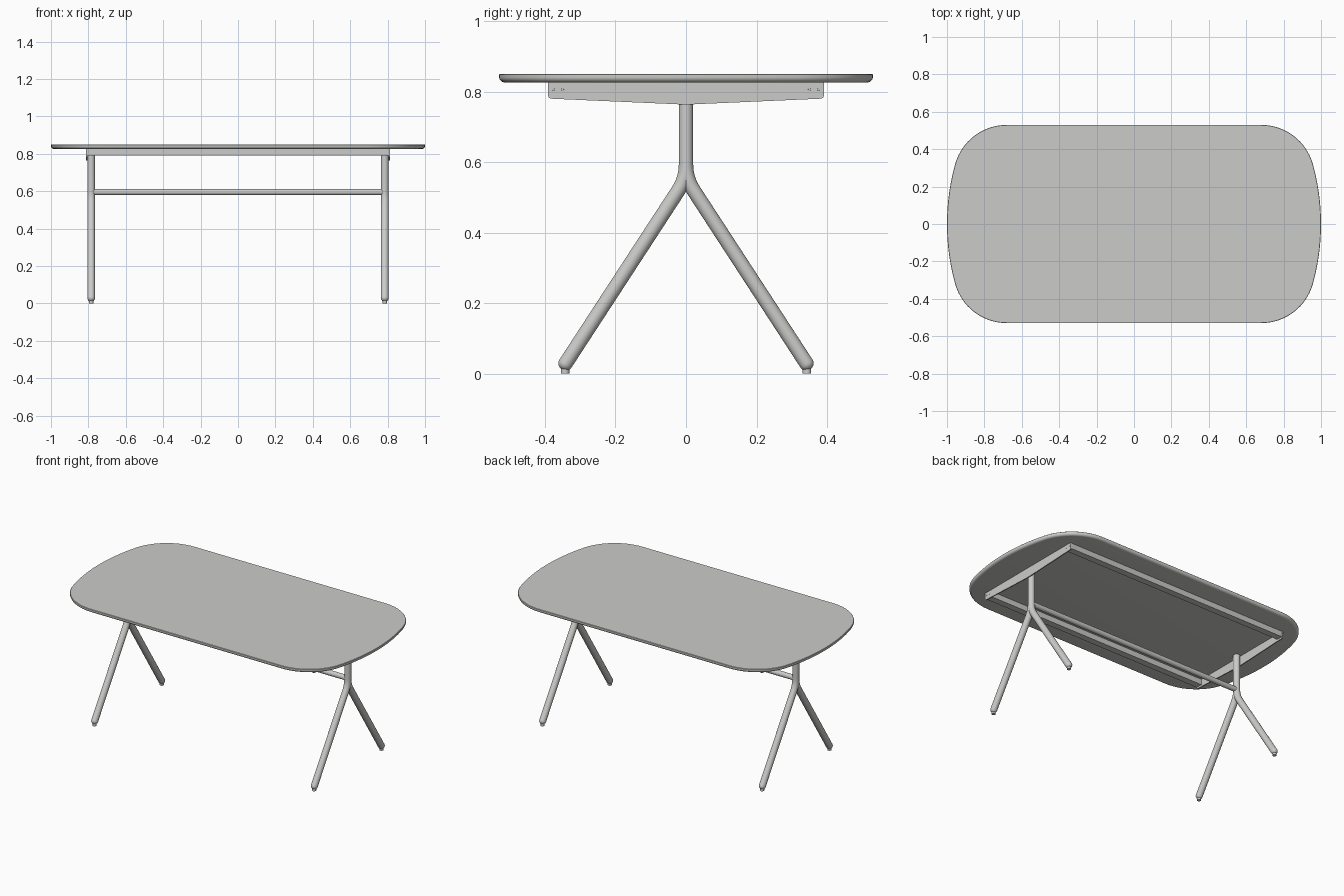
import bpy, bmesh, math
from mathutils import Vector

if "Cube" in bpy.data.objects:
    bpy.data.objects.remove(bpy.data.objects["Cube"])

mat = bpy.data.materials.new("light_grey")
mat.diffuse_color = (0.6, 0.6, 0.585, 1)
mat.use_nodes = True
mat.node_tree.nodes["Principled BSDF"].inputs["Base Color"].default_value = mat.diffuse_color
TOP, UNDER = 0.85, 0.826
LEG_X, LEG_R = 0.785, 0.0205


def finish(bm, name, smooth=35):
    bmesh.ops.recalc_face_normals(bm, faces=bm.faces)
    me = bpy.data.meshes.new(name)
    bm.to_mesh(me)
    bm.free()
    ob = bpy.data.objects.new(name, me)
    bpy.context.collection.objects.link(ob)
    me.materials.append(mat)
    bpy.ops.object.select_all(action='DESELECT')
    ob.select_set(True)
    bpy.context.view_layer.objects.active = ob
    if smooth:
        bpy.ops.object.shade_smooth_by_angle(angle=math.radians(smooth))
    return ob


def loft(rings, name, smooth=35):
    """Skin closed rings of points and cap both ends."""
    bm = bmesh.new()
    vs = [[bm.verts.new(p) for p in r] for r in rings]
    n = len(vs[0])
    for a, b in zip(vs, vs[1:]):
        for i in range(n):
            j = (i + 1) % n
            bm.faces.new((a[i], a[j], b[j], b[i]))
    bm.faces.new(vs[0])
    bm.faces.new(vs[-1])
    return finish(bm, name, smooth)


def tube(path, name, n=24):
    """Round tube along (point, radius) pairs."""
    pts = [Vector(p) for p, _ in path]
    rings = []
    for i, (p, r) in enumerate(path):
        t = (pts[min(i + 1, len(pts) - 1)] - pts[max(i - 1, 0)]).normalized()
        u = Vector((0, 1, 0)) if abs(t.x) > 0.9 else Vector((1, 0, 0))
        v = t.cross(u)
        rings.append([pts[i] + r * (u * math.cos(a) + v * math.sin(a))
                      for a in (2 * math.pi * k / n for k in range(n))])
    return loft(rings, name)


def box(name, lo, hi):
    rect = [(lo[0], lo[1]), (hi[0], lo[1]), (hi[0], hi[1]), (lo[0], hi[1])]
    return loft([[(x, y, z) for x, y in rect] for z in (lo[2], hi[2])], name, 0)


# Tabletop: tangent end arcs and corner arcs, underside edge rounded over
def outline(off):
    big, small, cx, cy = 1.2 - off, 0.287 - off, 0.68, 0.243
    join = math.atan2(cy, cx + 0.2)
    quad = [(-0.2 + big * math.cos(join * k / 8), big * math.sin(join * k / 8))
            for k in range(8)]
    for k in range(17):
        a = join + (math.pi / 2 - join) * k / 16
        quad.append((cx + small * math.cos(a), cy + small * math.sin(a)))
    left = [(-x, y) for x, y in reversed(quad)]
    half = quad + left
    return half + [(x, -y) for x, y in reversed(half[1:-1])]


profile = [(0.002, TOP), (0.0, TOP - 0.002)]
for k in range(7):
    a = math.pi / 2 * k / 6
    profile.append((0.017 * (1 - math.cos(a)), UNDER + 0.015 * (1 - math.sin(a))))
loft([[(x, y, z) for x, y in outline(o)] for o, z in profile], "tabletop", 40)

# Side rails below the top
for s, side in ((-1, "front"), (1, "back")):
    y0, y1 = sorted((s * 0.345, s * 0.388))
    box(side + "_rail", (-0.807, y0, 0.79), (0.807, y1, UNDER))

# Stretcher between the leg frames
tube([((x, 0, 0.595), 0.0165) for x in (-LEG_X, LEG_X)], "stretcher")

LEAN = math.radians(33.1)
BEND, APEX = 0.135, 0.553
tangent = BEND * math.tan(LEAN / 2)
for sx, end in ((-1, "left"), (1, "right")):
    x = sx * LEG_X
    # Tapered end plate
    half = [(0.02, 0.764), (0.384, 0.78), (0.389, 0.783), (0.391, 0.788), (0.391, UNDER)]
    prof = half + [(-y, z) for y, z in reversed(half)]
    loft([[(sx * px, y, z) for y, z in prof] for px in (0.805, 0.812)],
         end + "_end_plate", 0)
    for sy, side in ((-1, "front"), (1, "back")):
        # Screw heads
        for y in (0.35, 0.376):
            tube([((sx * 0.811, sy * y, 0.806), 0.004),
                  ((sx * 0.813, sy * y, 0.806), 0.003)], f"{end}_{side}_screw", 10)
        # Leg: column bending out to a slanted tube
        d = Vector((0, sy * math.sin(LEAN), -math.cos(LEAN)))
        path = [((x, 0, UNDER), LEG_R)]
        for k in range(9):
            a = LEAN * k / 8
            path.append(((x, sy * BEND * (1 - math.cos(a)),
                          APEX + tangent - BEND * math.sin(a)), LEG_R))
        tip = Vector((x, 0, APEX)) + d * (0.342 / math.sin(LEAN))
        seam = tip - d * 0.008
        path.append((seam, LEG_R))
        tube(path, f"{end}_{side}_leg")
        # Rounded end cap
        cap = [(seam, LEG_R)]
        for k in range(7):
            a = math.radians(84) * k / 6
            cap.append((tip + d * 0.019 * math.sin(a), LEG_R * math.cos(a)))
        tube(cap, f"{end}_{side}_leg_cap")
        # Foot pad
        fy = sy * 0.343
        tube([((x, fy, 0), 0.012), ((x, fy, 0.02), 0.012)], f"{end}_{side}_foot")
